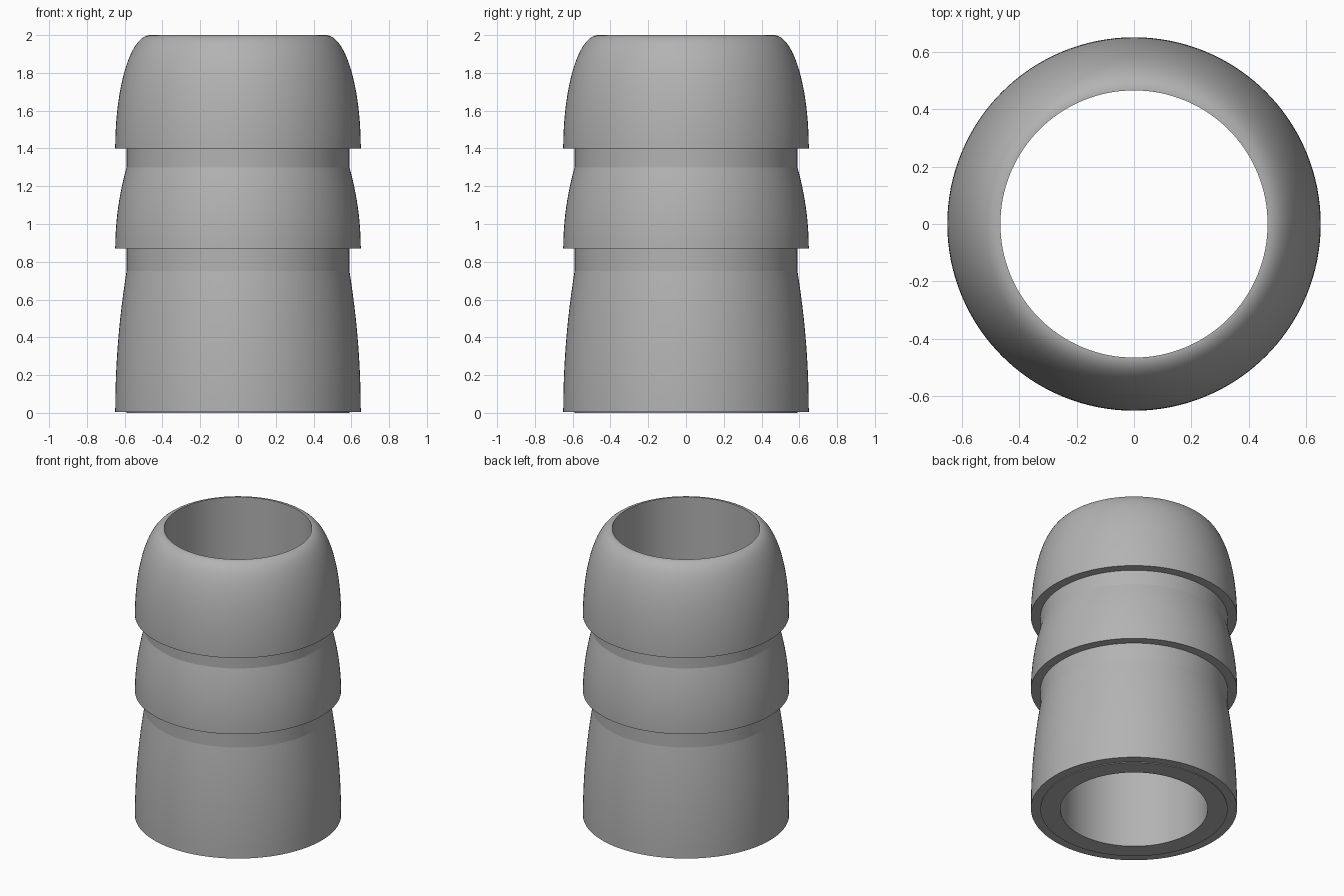
import bpy, bmesh
from math import sin, cos, pi, radians

cube = bpy.data.objects.get("Cube")
if cube:
    bpy.data.objects.remove(cube, do_unlink=True)

BORE, NECK, RIM = 0.465, 0.59, 0.65

grey = bpy.data.materials.new("mid grey")
grey.use_nodes = True
colour = (0.45, 0.45, 0.45, 1)
grey.diffuse_color = colour
grey.node_tree.nodes["Principled BSDF"].inputs["Base Color"].default_value = colour


def barb(z0, z1, steps=12):
    """Flank rising upright from the rim and curving in to the neck."""
    return [(RIM - (RIM - NECK) * (i / steps) ** 2, z0 + (z1 - z0) * i / steps)
            for i in range(steps + 1)]


def crown(z0, z1, steps=48):
    """Quarter ellipse from the rim over to the bore."""
    return [(BORE + (RIM - BORE) * cos(pi / 2 * i / steps),
             z0 + (z1 - z0) * sin(pi / 2 * i / steps)) for i in range(steps + 1)]


# Closed section: foot with a tiny core lip, two barbs, two necks, crown, bore
profile = [(BORE, 0), (NECK, 0), (NECK, 0.005)]
profile += barb(0.005, 0.75) + [(NECK, 0.87)]
profile += barb(0.87, 1.3) + [(NECK, 1.4)]
profile += crown(1.4, 2.0)

# Revolve the section around z
bm = bmesh.new()
verts = [bm.verts.new((r, 0, z)) for r, z in profile]
edges = [bm.edges.new((verts[i - 1], verts[i])) for i in range(len(verts))]
bmesh.ops.spin(bm, geom=verts + edges, cent=(0, 0, 0), axis=(0, 0, 1),
               angle=2 * pi, steps=128, use_merge=True)
bmesh.ops.remove_doubles(bm, verts=bm.verts, dist=0.0001)
bmesh.ops.recalc_face_normals(bm, faces=bm.faces)
mesh = bpy.data.meshes.new("barbed_sleeve")
bm.to_mesh(mesh)
bm.free()
mesh.materials.append(grey)
sleeve = bpy.data.objects.new("barbed_sleeve", mesh)
bpy.context.collection.objects.link(sleeve)

# Smooth the curves, keep the rims and neck creases sharp
bpy.ops.object.select_all(action="DESELECT")
sleeve.select_set(True)
bpy.context.view_layer.objects.active = sleeve
bpy.ops.object.shade_smooth_by_angle(angle=radians(8))
